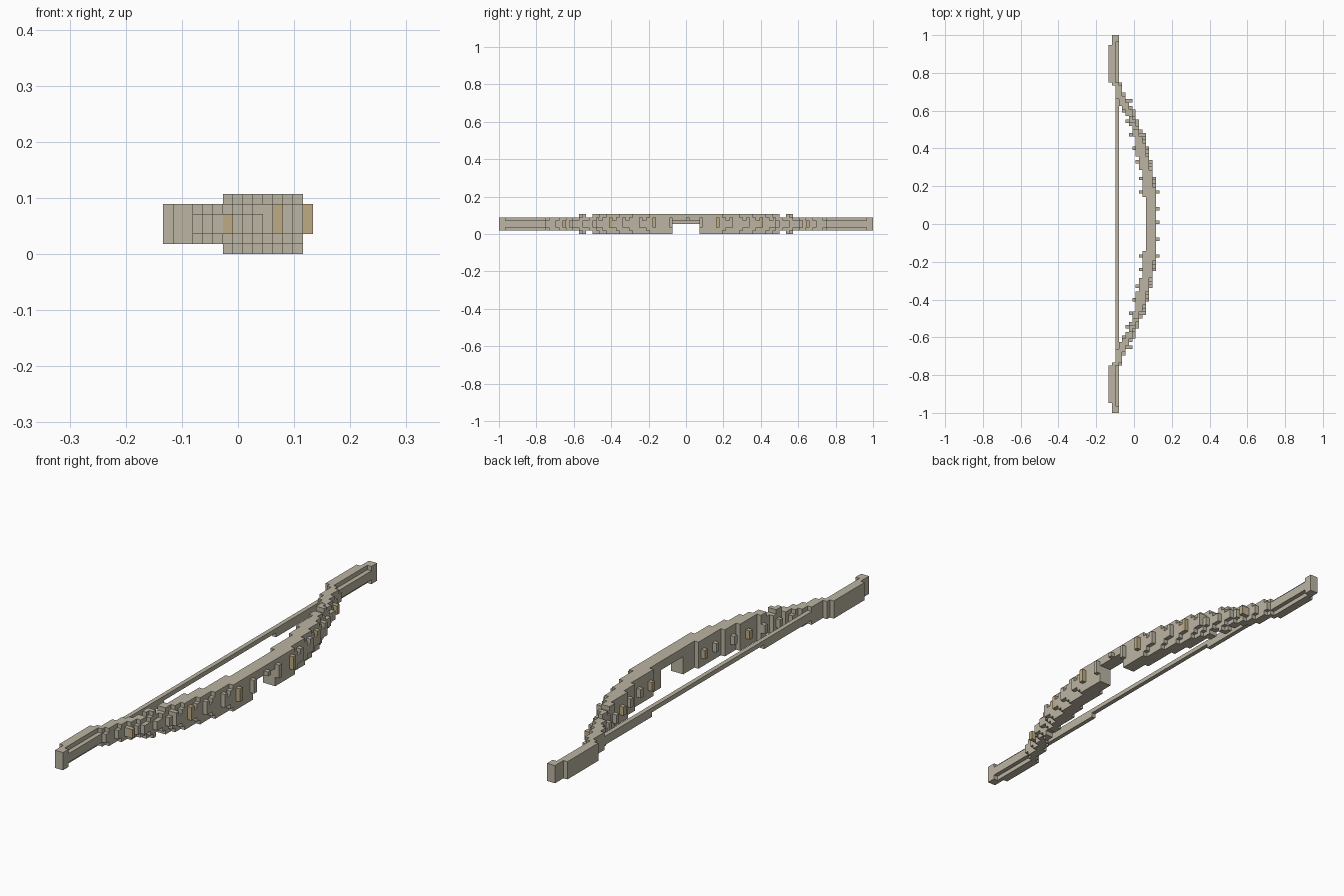
import bpy, bmesh
from mathutils import Vector

cube = bpy.data.objects.get("Cube")
if cube:
    bpy.data.objects.remove(cube, do_unlink=True)

V = 1 / 56                       # edge of one block
HALF = 56                        # blocks from the centre to a tip
RIBS = {0, 4, 9, 13, 18, 22, 26, 30, 33, 36}
TAN_RIBS = {9, 22, 36}


def material(name, rgb):
    m = bpy.data.materials.new(name)
    m.use_nodes = True
    m.diffuse_color = (*rgb, 1)
    m.node_tree.nodes["Principled BSDF"].inputs["Base Color"].default_value = (*rgb, 1)
    return m


mats = [material("pale_bone", (0.50, 0.46, 0.365)),
        material("warm_tan", (0.52, 0.41, 0.24))]

# distance from the centre at which the curve steps back one block
OUTER = [13, 18, 22, 26, 28, 30, 33, 35, 37, 39, 42]
INNER = [8, 16, 20, 26, 29, 32, 34, 35, 37, 41]


def outer(d):
    return 13 - sum(d >= s for s in OUTER)


def inner(d):
    return 11 - sum(d >= s for s in INNER)


cells = {}                       # (column, row, layer) -> (part, colour)


def put(part, cols, row, layers, colour=0):
    for c in cols:
        for k in layers:
            cells[c, row, k] = (part, colour)


def add_row(row, d, name):
    # string, thicker towards both tips
    if d < 41:
        put("string", [2], row, [2, 3] if d >= 20 else [3])
    # straight tips with a raised core and an end cap
    if d >= 42:
        put(name, [1], row, range(1, 5))
        put(name, [2], row, range(1, 5) if d >= 54 else [2, 3])
        if d <= 52:
            put(name, [0], row, range(1, 5))
        return
    # curved limb with rounded edges
    part = "grip" if d < 9 else name
    for k in range(6):
        edge = int(abs(k - 2.5))
        if edge == 2 and not (d < 28 or d in (30, 31)):
            continue
        if d < 4 and k < 4:      # arrow opening
            continue
        last = outer(d + (0, 1, 2)[edge])
        put(part, range(min(inner(d), last), last + 1), row, [k])
    # ribs on the front and back of the limb
    if d in RIBS:
        colour = int(d in TAN_RIBS)
        layers = [4] if d < 4 else [2, 3, 4] if d < 28 else [2, 3]
        put(part, [outer(d) + 1], row, layers, colour)
        if 8 < d < 34:
            put(part, [inner(d) - 1], row, [2, 3], colour)


for d in range(HALF):
    add_row(HALF + d, d, "back_limb")
    if d:
        add_row(HALF - 1 - d, d, "front_limb")
    else:
        add_row(HALF - 1, 1, "front_limb")


def build(part):
    bm = bmesh.new()
    verts = {}

    def vert(p):
        key = tuple(p)
        if key not in verts:
            verts[key] = bm.verts.new(((p[0] - 7.5) * V, (p[1] - HALF) * V, p[2] * V))
        return verts[key]

    for cell, (owner, colour) in cells.items():
        if owner != part:
            continue
        for axis in range(3):
            for side in (0, 1):
                step = [0, 0, 0]
                step[axis] = 1 if side else -1
                if tuple(a + b for a, b in zip(cell, step)) in cells:
                    continue
                u, w = (axis + 1) % 3, (axis + 2) % 3
                loop = []
                for a, b in ((0, 0), (1, 0), (1, 1), (0, 1)):
                    p = list(cell)
                    p[axis] += side
                    p[u] += a
                    p[w] += b
                    loop.append(vert(p))
                face = bm.faces.new(loop if side else loop[::-1])
                face.material_index = colour
    # merge flat runs of blocks into large faces
    bmesh.ops.dissolve_limit(bm, angle_limit=0.01, verts=bm.verts[:],
                             edges=bm.edges[:], delimit={'MATERIAL'})
    mesh = bpy.data.meshes.new(part)
    bm.to_mesh(mesh)
    bm.free()
    for m in mats:
        mesh.materials.append(m)
    bpy.context.scene.collection.objects.link(bpy.data.objects.new(part, mesh))


for part in ("string", "grip", "front_limb", "back_limb"):
    build(part)
